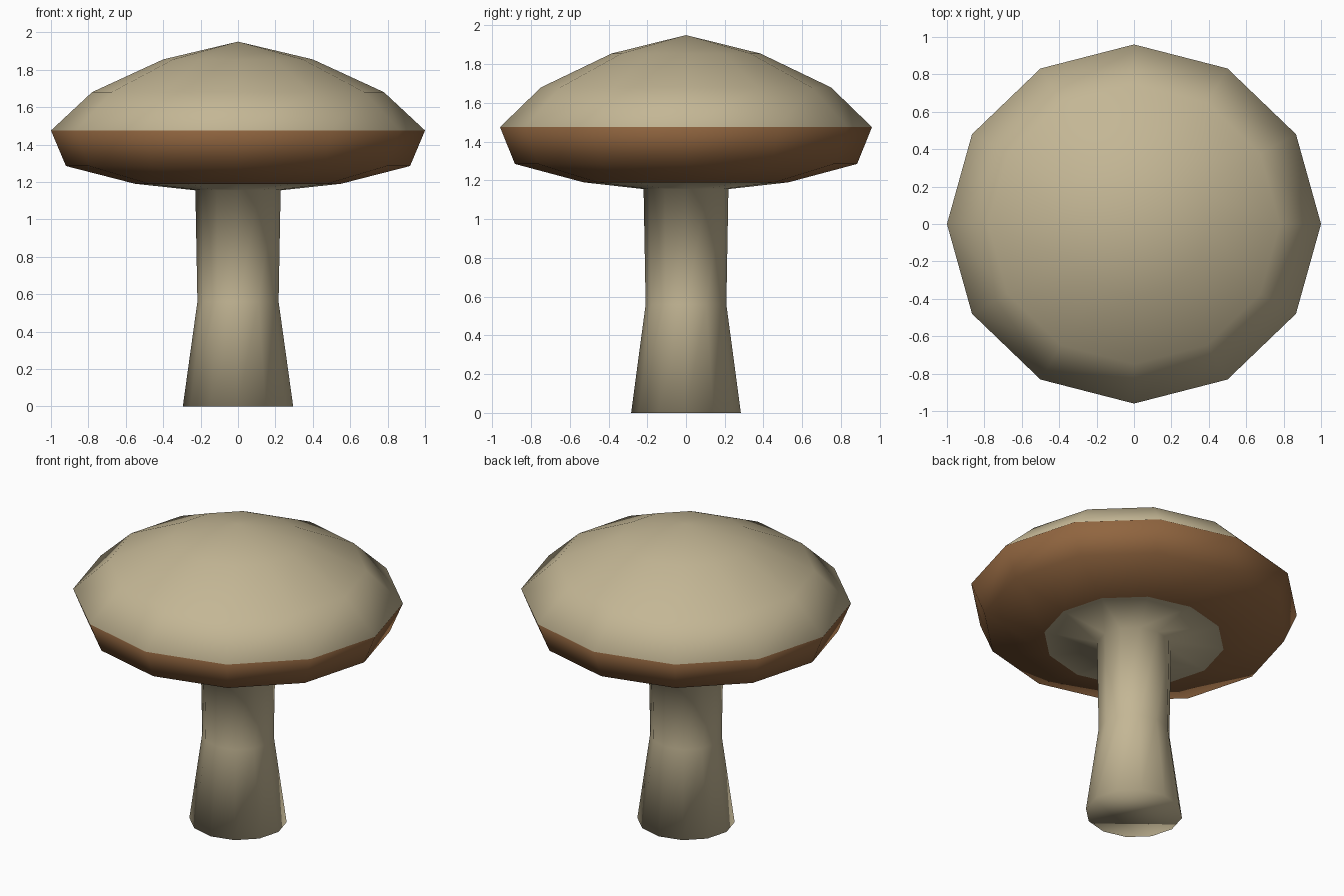
import bpy
import bmesh
from math import cos, sin, tau

SIDES = 12
DEPTH = 0.96  # slight flattening front to back
RIM_Z = 1.475

default_cube = bpy.data.objects.get("Cube")
if default_cube:
    bpy.data.objects.remove(default_cube, do_unlink=True)


def make_material(name, rgb):
    mat = bpy.data.materials.new(name)
    mat.use_nodes = True
    mat.diffuse_color = (*rgb, 1)
    mat.node_tree.nodes["Principled BSDF"].inputs["Base Color"].default_value = (*rgb, 1)
    return mat


cream = make_material("cream", (0.55, 0.47, 0.30))
brown = make_material("brown", (0.28, 0.13, 0.05))


def lathe(name, profile, materials, apex=None, closed_base=False):
    """Turn a bottom-to-top (radius, height) profile around z."""
    bm = bmesh.new()
    rings = []
    for r, z in profile:
        rings.append([bm.verts.new((r * cos(tau * k / SIDES),
                                    r * sin(tau * k / SIDES) * DEPTH, z))
                      for k in range(SIDES)])
    for low, high in zip(rings, rings[1:]):
        for k in range(SIDES):
            n = (k + 1) % SIDES
            bm.faces.new((low[k], low[n], high[n], high[k]))
    if apex is not None:
        tip = bm.verts.new((0, 0, apex))
        for k in range(SIDES):
            bm.faces.new((rings[-1][k], rings[-1][(k + 1) % SIDES], tip))
    if closed_base:
        bm.faces.new(rings[0][::-1])
    for face in bm.faces:
        face.smooth = True
        # Underside of the rim takes the second colour
        if len(materials) > 1 and face.calc_center_median().z < RIM_Z:
            face.material_index = 1
    mesh = bpy.data.meshes.new(name)
    bm.to_mesh(mesh)
    bm.free()
    for mat in materials:
        mesh.materials.append(mat)
    obj = bpy.data.objects.new(name, mesh)
    bpy.context.collection.objects.link(obj)
    return obj


# Stem, flaring at the top into the pale disc under the cap
lathe("stem", [(0.295, 0), (0.217, 0.56), (0.228, 1.155), (0.55, 1.19)],
      [cream], closed_base=True)

# Cap: brown underside, cream dome
lathe("cap", [(0.55, 1.19), (0.92, 1.285), (1.0, RIM_Z), (0.78, 1.68), (0.40, 1.855)],
      [cream, brown], apex=1.95)
